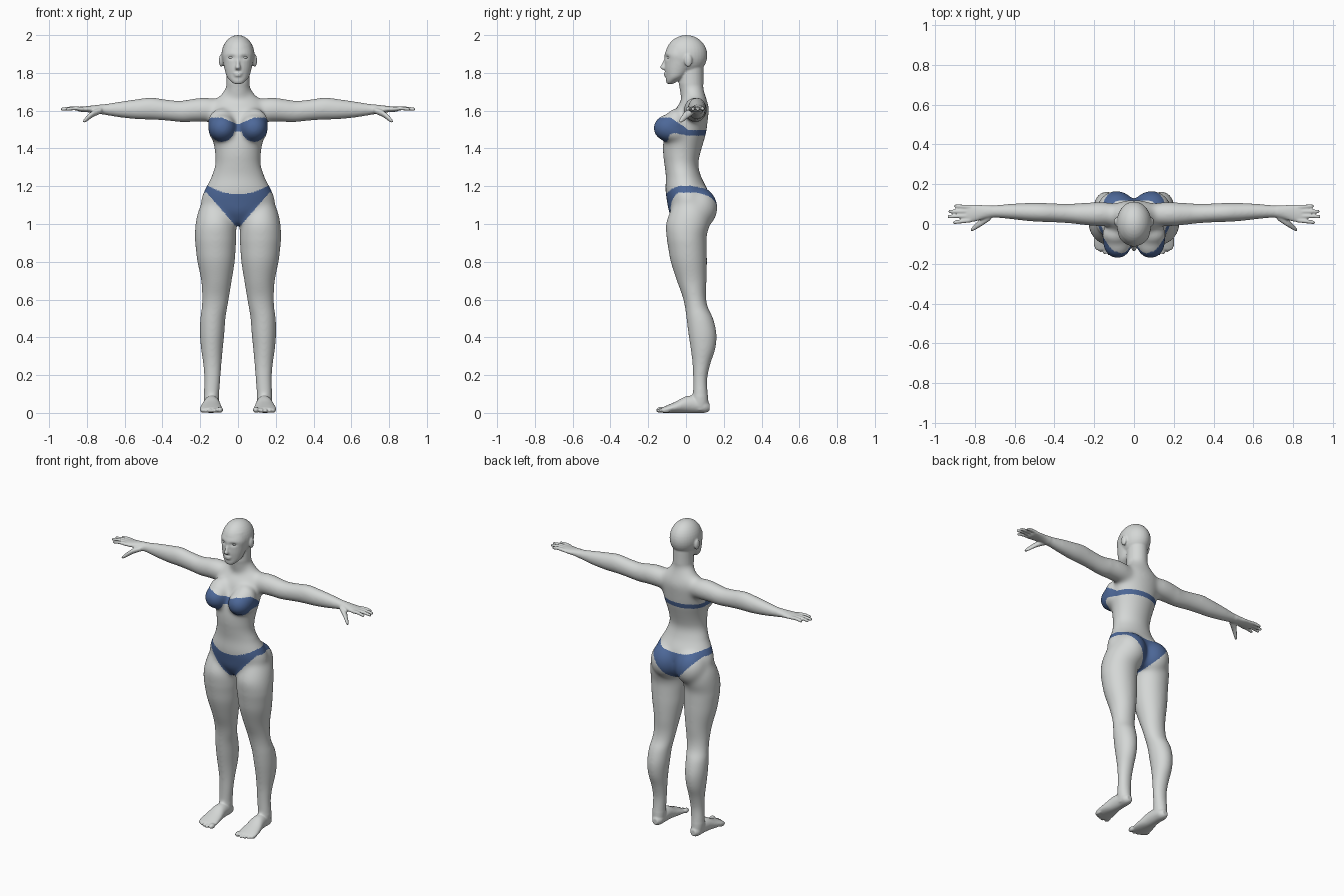
import bpy, bmesh, math
from mathutils import Matrix, Vector

# Materials
def material(name, rgb):
    m = bpy.data.materials.new(name)
    m.diffuse_color = (*rgb, 1)
    return m

skin = material("grey skin", (0.66, 0.68, 0.67))
cloth = material("blue cloth", (0.075, 0.14, 0.32))

bm = bmesh.new()
ORDER = {"x": (0, 1, 2), "y": (1, 0, 2), "z": (2, 0, 1)}
BOTH = (1, -1)


def spline(a, b, c, d, t):
    return [0.5 * (2 * q + (r - p) * t + (2 * p - 5 * q + 4 * r - s) * t * t
                   + (3 * q - p - 3 * r + s) * t ** 3) for p, q, r, s in zip(a, b, c, d)]


def loft(axis, stations, sides=(1,), n=28, steps=4):
    """Smooth tube; each station is (along, centre u, centre v, radius u, radius v)."""
    st = [stations[0]] + list(stations) + [stations[-1]]
    rows = [spline(*st[i:i + 4], k / steps) for i in range(len(st) - 3) for k in range(steps)]
    rows.append(stations[-1])
    ia, iu, iv = ORDER[axis]
    for s in sides:
        rings = []
        for t, u, v, ru, rv in rows:
            ring = []
            for k in range(n):
                a = 2 * math.pi * k / n
                p = [0, 0, 0]
                p[ia], p[iu], p[iv] = t, u + ru * math.cos(a), v + rv * math.sin(a)
                ring.append(bm.verts.new((p[0] * s, p[1], p[2])))
            rings.append(ring)
        for r0, r1 in zip(rings, rings[1:]):
            for k in range(n):
                j = (k + 1) % n
                bm.faces.new((r0[k], r0[j], r1[j], r1[k]))
        bm.faces.new(rings[0][::-1])
        bm.faces.new(rings[-1])


def blob(centre, radii, sides=(1,), target=None):
    for s in sides:
        mat = Matrix.Translation((centre[0] * s, centre[1], centre[2])) @ Matrix.Diagonal((*radii, 1))
        bmesh.ops.create_uvsphere(target or bm, u_segments=32, v_segments=18, radius=1, matrix=mat)


# Torso and neck
loft("z", [(1.00, 0, .02, .06, .075), (1.06, 0, .015, .16, .105), (1.12, 0, .012, .197, .113),
           (1.18, 0, .003, .178, .113), (1.25, 0, -.013, .142, .094), (1.32, 0, -.025, .12, .09),
           (1.40, 0, -.02, .126, .104), (1.48, 0, -.003, .142, .11), (1.55, 0, .018, .15, .098),
           (1.61, 0, .033, .148, .089), (1.65, 0, .043, .132, .07), (1.68, 0, .043, .095, .06),
           (1.715, 0, .035, .07, .058)])
loft("z", [(1.62, 0, .045, .07, .06), (1.70, 0, .03, .064, .064), (1.76, 0, .027, .061, .065),
           (1.83, 0, .03, .06, .062)])

# Bust with its slope to the chest, and seat
blob((.083, -.094, 1.508), (.074, .081, .073), BOTH)
blob((.088, -.055, 1.535), (.075, .057, .078), BOTH)
blob((.098, -.055, 1.492), (.06, .07, .06), BOTH)
blob((.088, .062, 1.085), (.102, .106, .115), BOTH)

# Head: skull, face, nose, lips, ears
blob((0, .002, 1.893), (.088, .111, .107))
loft("z", [(1.742, 0, -.085, .022, .016), (1.757, 0, -.074, .04, .032), (1.78, 0, -.054, .059, .053),
           (1.82, 0, -.04, .071, .072), (1.86, 0, -.03, .079, .082), (1.90, 0, -.03, .082, .083),
           (1.95, 0, -.02, .07, .07)])
loft("z", [(1.88, 0, -.102, .009, .01), (1.848, 0, -.112, .01, .016), (1.828, 0, -.115, .015, .023),
           (1.816, 0, -.108, .013, .013)])
blob((0, -.105, 1.797), (.024, .013, .006))
blob((0, -.103, 1.786), (.021, .014, .008))
blob((.089, .012, 1.865), (.012, .021, .034), BOTH)

# Arms with palms
loft("x", [(.10, .05, 1.60, .055, .06), (.16, .05, 1.605, .062, .065), (.22, .05, 1.604, .06, .064),
           (.30, .052, 1.596, .051, .057), (.38, .055, 1.603, .048, .056), (.46, .058, 1.611, .048, .059),
           (.53, .06, 1.608, .046, .054), (.62, .063, 1.606, .039, .043), (.70, .063, 1.606, .032, .03),
           (.75, .06, 1.608, .034, .022), (.80, .055, 1.608, .043, .016), (.84, .052, 1.608, .043, .013),
           (.85, .052, 1.608, .035, .008)], BOTH)

# Fingers and thumbs
for y0, y1, tip in [(.085, .09, .905), (.063, .063, .934), (.041, .037, .938), (.019, .008, .91)]:
    loft("x", [(.82, y0, 1.609, .012, .011), ((.82 + tip) / 2, (y0 + y1) / 2, 1.612, .0105, .0105),
               (tip - .008, y1, 1.608, .009, .009), (tip, y1, 1.607, .005, .005)], BOTH, n=14)
loft("x", [(.72, .04, 1.602, .02, .016), (.765, .012, 1.585, .022, .018), (.795, -.012, 1.562, .016, .016),
           (.812, -.025, 1.548, .012, .012), (.82, -.03, 1.542, .007, .007)], BOTH, n=14)

# Legs
loft("z", [(1.12, .12, .02, .07, .08), (1.06, .118, .02, .096, .108), (1.00, .118, .01, .108, .118),
           (.94, .119, .003, .111, .108), (.87, .118, .008, .106, .102), (.80, .116, .015, .099, .096),
           (.70, .114, .03, .081, .079), (.62, .118, .043, .072, .063), (.56, .124, .055, .068, .061),
           (.50, .133, .073, .067, .071), (.42, .137, .087, .065, .075), (.34, .138, .09, .058, .066),
           (.26, .136, .082, .049, .048), (.18, .136, .075, .043, .038), (.10, .14, .076, .041, .04),
           (.05, .14, .075, .038, .044), (.015, .14, .075, .03, .04)], BOTH)

# Feet and toes
loft("y", [(.125, .138, .03, .018, .02), (.10, .138, .035, .034, .035), (.05, .138, .045, .039, .045),
           (0, .14, .044, .045, .044), (-.05, .142, .031, .055, .031), (-.10, .143, .02, .06, .02),
           (-.13, .14, .014, .054, .013)], BOTH)
for x, tip, r in [(.095, -.158, .016), (.124, -.16, .012), (.147, -.154, .0115), (.169, -.144, .011),
                  (.188, -.13, .011)]:
    blob((x, tip + .025, r), (r, .025, r), BOTH)

# Fuse the parts into one skin
bmesh.ops.recalc_face_normals(bm, faces=bm.faces)
mesh = bpy.data.meshes.new("body")
bm.to_mesh(mesh)
bm.free()
body = bpy.data.objects.new("body", mesh)
bpy.context.collection.objects.link(body)
fuse = body.modifiers.new("fuse", "REMESH")
fuse.mode = "VOXEL"
fuse.voxel_size = 0.005
bpy.context.view_layer.update()
fused = bpy.data.meshes.new_from_object(body.evaluated_get(bpy.context.evaluated_depsgraph_get()))
body.modifiers.clear()
body.data = fused
bpy.data.meshes.remove(mesh)
fused.name = "body"
fused.materials.clear()
fused.materials.append(skin)
fused.materials.append(cloth)

# Relax the joints: strongly on seat, chest and neck, lightly on head, hands and feet
bm = bmesh.new()
bm.from_mesh(fused)
main = [v for v in bm.verts if abs(v.co.x) < .72 and .09 < v.co.z < 1.73]
soft = [v for v in bm.verts if abs(v.co.x) < .26 and (.92 < v.co.z < 1.26 or 1.36 < v.co.z < 1.74)]
for verts, times in ((soft, 50), (main, 24), (list(bm.verts), 3)):
    for _ in range(times):
        bmesh.ops.smooth_vert(bm, verts=verts, factor=0.5, use_axis_x=True, use_axis_y=True, use_axis_z=True)

# Eye sockets and flat soles
for v in bm.verts:
    x, y, z = v.co
    if z > 1.8 and y < -.04:
        d = ((abs(x) - .036) / .02) ** 2 + ((z - 1.882) / .012) ** 2
        v.co.y += .009 * math.exp(-d)
    v.co.z = max(z, 0)


def clamp(t):
    return min(1, max(0, t))


def is_cloth(c):
    x, y, z = abs(c.x), c.y, c.z
    # Briefs: dipped waistband and high-cut leg line
    if .96 < z < 1.22 and x < .23:
        base, rise = (1.157, .046) if y < 0 else (1.172, .031)
        return min(.975 + 1.15 * x, 1.166) < z < base + rise * clamp(x / .16) ** 2
    # Top: two round cups and a narrow band round the back
    if 1.42 < z < 1.58 and x < .168:
        k = clamp((.015 - y) / .095)
        top = 1.497 + .066 * k
        if y < -.05:
            top = min(top, 1.527 + .038 * clamp(x / .09))
        band = 1.467 + .018 * k
        cup = 1.505 - math.sqrt(max(.018 ** 2, .07 ** 2 - (x - .088) ** 2))
        m = clamp((-.05 - y) / .05)
        return band + (cup - band) * m < z < top
    return False


for f in bm.faces:
    f.smooth = True
    f.material_index = int(is_cloth(f.calc_center_median()))
bm.to_mesh(fused)
bm.free()

# Eyes
eb = bmesh.new()
blob((.035, -.084, 1.882), (.016, .0165, .0095), BOTH, eb)
for f in eb.faces:
    f.smooth = True
em = bpy.data.meshes.new("eyes")
eb.to_mesh(em)
eb.free()
em.materials.append(skin)
bpy.context.collection.objects.link(bpy.data.objects.new("eyes", em))
